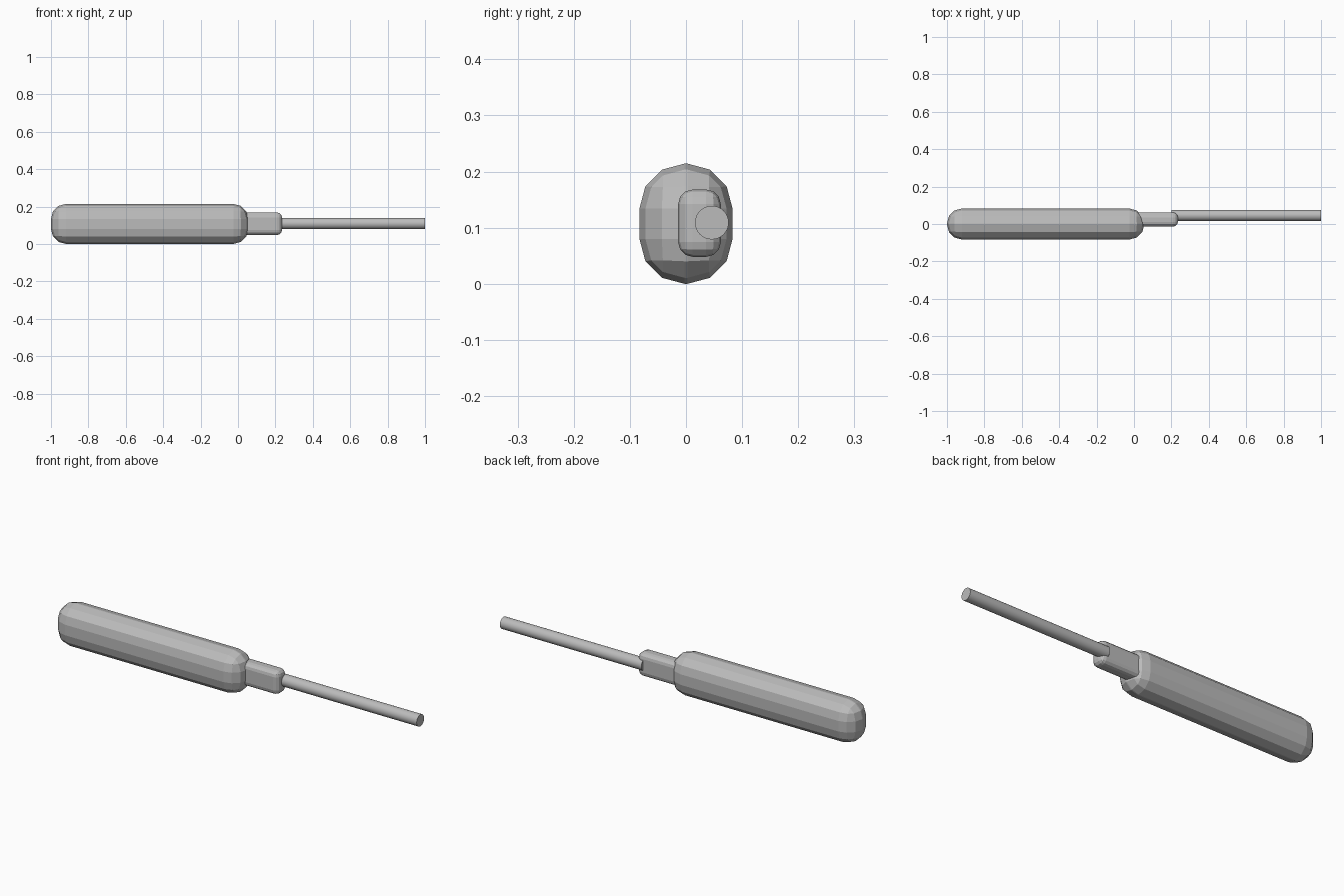
import bpy
import bmesh
import math
from mathutils import Matrix, Vector

cube = bpy.data.objects.get("Cube")
if cube:
    bpy.data.objects.remove(cube, do_unlink=True)

grey = bpy.data.materials.new("plain grey")
grey.use_nodes = True
colour = (0.5, 0.5, 0.5, 1)
grey.diffuse_color = colour
grey.node_tree.nodes["Principled BSDF"].inputs["Base Color"].default_value = colour


def add_object(name, bm):
    mesh = bpy.data.meshes.new(name)
    bm.to_mesh(mesh)
    bm.free()
    mesh.materials.append(grey)
    obj = bpy.data.objects.new(name, mesh)
    bpy.context.collection.objects.link(obj)
    return obj


def rounded_box(name, low, high, radius):
    """Box between two corners with every edge rounded in three steps."""
    low, high = Vector(low), Vector(high)
    bm = bmesh.new()
    bmesh.ops.create_cube(bm, size=1)
    bmesh.ops.scale(bm, vec=high - low, verts=bm.verts)
    bmesh.ops.translate(bm, vec=(low + high) / 2, verts=bm.verts)
    bmesh.ops.bevel(bm, geom=bm.edges[:], offset=radius, segments=3,
                    profile=0.5, affect='EDGES')
    return add_object(name, bm)


# Handle and the collar set into its end
rounded_box("handle", (-1, -0.083, 0), (0.055, 0.083, 0.214), 0.08)
rounded_box("collar", (-0.02, -0.014, 0.048), (0.235, 0.062, 0.168), 0.026)

# Round shaft, offset towards the back of the collar
start, end = 0.2, 1.0
bm = bmesh.new()
bmesh.ops.create_cone(
    bm, cap_ends=True, segments=32, radius1=0.03, radius2=0.03,
    depth=end - start,
    matrix=Matrix.Translation(((start + end) / 2, 0.046, 0.109))
    @ Matrix.Rotation(math.pi / 2, 4, 'Y'))
shaft = add_object("shaft", bm)
bpy.context.view_layer.objects.active = shaft
shaft.select_set(True)
bpy.ops.object.shade_smooth_by_angle(angle=math.radians(30))
